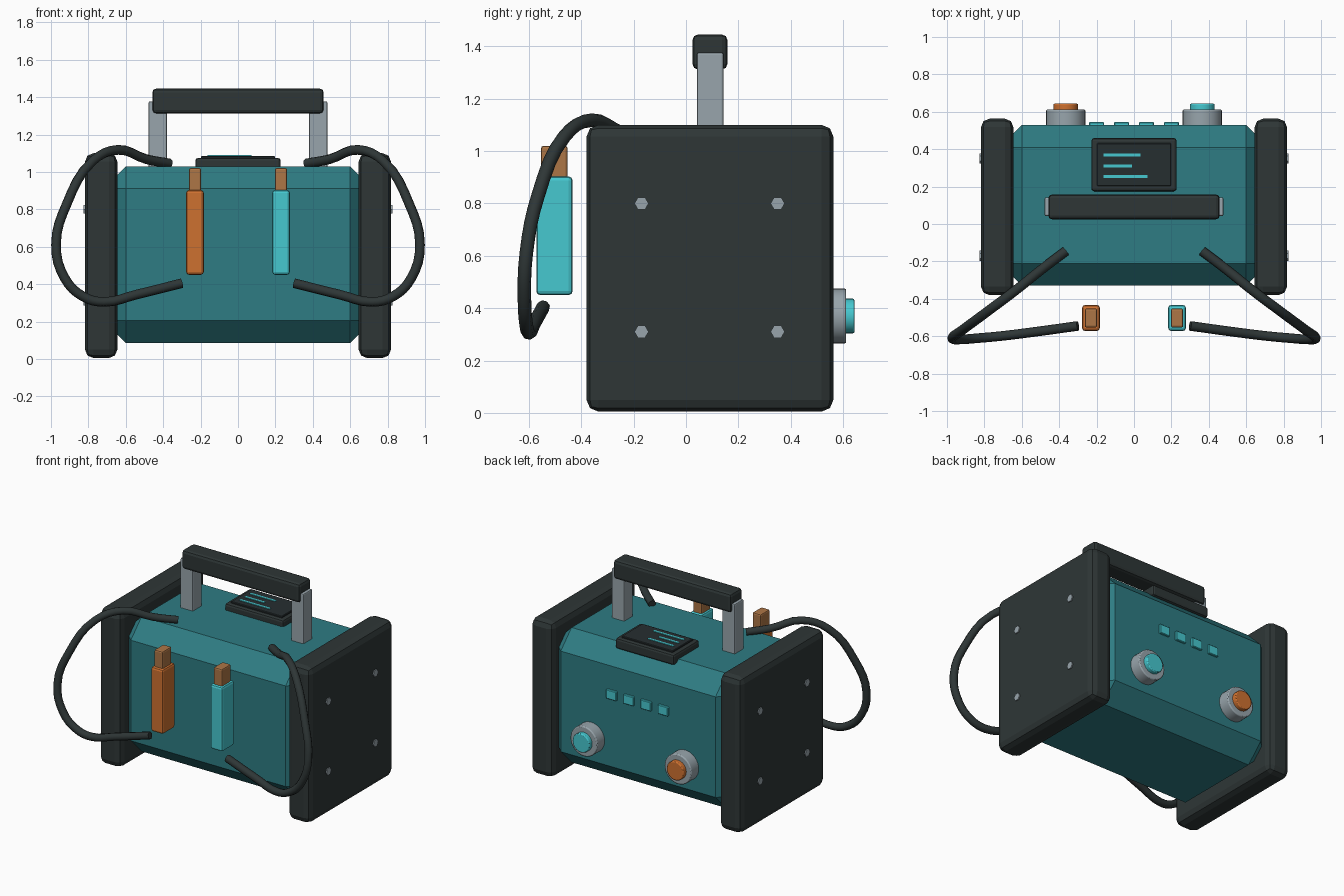
import bpy, math
from mathutils import Vector

if "Cube" in bpy.data.objects:
    bpy.data.objects.remove(bpy.data.objects["Cube"])


def lin(c):
    c /= 255
    return c / 12.92 if c <= 0.04045 else ((c + 0.055) / 1.055) ** 2.4


def material(name, r, g, b):
    m = bpy.data.materials.new(name)
    m.diffuse_color = (lin(r), lin(g), lin(b), 1)
    m.use_nodes = True
    m.node_tree.nodes["Principled BSDF"].inputs["Base Color"].default_value = m.diffuse_color
    return m


TEAL = material("teal_shell", 46, 124, 131)
DARK = material("dark_rubber", 46, 54, 54)
GLASS = material("screen_glass", 38, 46, 48)
GREY = material("grey_metal", 152, 165, 172)
CYAN = material("cyan", 70, 200, 208)
ORANGE = material("orange", 206, 113, 48)
COPPER = material("copper", 174, 118, 70)


def finish(obj, name, mat, bevel=0, segments=2):
    obj.name = name
    obj.data.materials.append(mat)
    if bevel:
        mod = obj.modifiers.new("edge_bevel", 'BEVEL')
        mod.width = bevel
        mod.segments = segments
        mod.limit_method = 'ANGLE'
        mod.angle_limit = math.radians(40)
    return obj


def box(name, x, y, z, mat, bevel=0, segments=2):
    """Box from (min, max) ranges on each axis."""
    bpy.ops.mesh.primitive_cube_add(size=1)
    obj = bpy.context.object
    lo, hi = Vector((x[0], y[0], z[0])), Vector((x[1], y[1], z[1]))
    for v in obj.data.vertices:
        v.co = (lo + hi) / 2 + Vector(a * b for a, b in zip(v.co, hi - lo))
    return finish(obj, name, mat, bevel, segments)


def cylinder(name, centre, radius, depth, rotation, mat, sides=32, bevel=0):
    bpy.ops.mesh.primitive_cylinder_add(vertices=sides, radius=radius, depth=depth,
                                        location=centre, rotation=rotation)
    obj = finish(bpy.context.object, name, mat, bevel)
    if sides > 8:
        bpy.ops.object.shade_smooth_by_angle(angle=math.radians(30))
    return obj


# Main body: its chamfered ends run into the end caps
box("body", (-0.72, 0.72), (-0.33, 0.53), (0.085, 1.03), TEAL, 0.12, 1)

# Carry handle bar
box("handle_bar", (-0.458, 0.458), (0.025, 0.158), (1.312, 1.445), DARK, 0.02)

# Screen on top: frame, glass and readout lines
box("screen_frame", (-0.228, 0.228), (0.175, 0.46), (1.0, 1.075), DARK, 0.015)
box("screen_glass", (-0.198, 0.198), (0.203, 0.432), (1.05, 1.086), GLASS, 0.004, 1)
for y, x_end in ((0.368, 0.035), (0.31, -0.01), (0.253, 0.073)):
    box("readout_line", (-0.162, x_end), (y - 0.008, y + 0.008), (1.084, 1.09), CYAN)

# Indicator lights on the back
for i in range(4):
    x = -0.2 + i * 0.1333
    box("indicator_light", (x - 0.04, x + 0.04), (0.52, 0.545), (0.68, 0.745), CYAN, 0.004, 1)

cable_path = [(0.365, -0.145, 1.045), (0.49, -0.24, 1.068), (0.64, -0.36, 1.118),
              (0.78, -0.465, 1.055), (0.915, -0.565, 0.83), (0.973, -0.61, 0.61),
              (0.925, -0.617, 0.43), (0.83, -0.61, 0.335), (0.72, -0.6, 0.305),
              (0.54, -0.578, 0.345), (0.30, -0.545, 0.405)]

for s, side, colour in ((-1, "left", ORANGE), (1, "right", CYAN)):
    def span(a, b):
        return tuple(sorted((s * a, s * b)))

    # Protective end cap with hex bolts
    box(side + "_end_cap", span(0.645, 0.818), (-0.38, 0.563), (0.005, 1.1), DARK, 0.045, 2)
    for y in (-0.17, 0.35):
        for z in (0.31, 0.8):
            cylinder(side + "_bolt", (s * 0.813, y, z), 0.027, 0.024,
                     (0, math.pi / 2, 0), GREY, 6)

    # Handle post
    box(side + "_handle_post", span(0.38, 0.478), (0.042, 0.143), (0.98, 1.377), GREY, 0.008)

    # Paddle grip and copper tip
    box(side + "_paddle_grip", span(0.183, 0.277), (-0.572, -0.433), (0.45, 0.903),
        colour, 0.015)
    box(side + "_paddle_tip", span(0.197, 0.263), (-0.554, -0.452), (0.85, 1.02),
        COPPER, 0.01)

    # Rear socket ring and coloured plug
    turn = (math.pi / 2, 0, 0)
    cylinder(side + "_socket_ring", (s * 0.365, 0.562, 0.37), 0.105, 0.1, turn, GREY,
             bevel=0.007)
    cylinder(side + "_socket_plug", (s * 0.365, 0.606, 0.37), 0.066, 0.075, turn, colour,
             bevel=0.006)

    # Looping cable
    curve = bpy.data.curves.new(side + "_cable", 'CURVE')
    curve.dimensions = '3D'
    curve.bevel_depth = 0.026
    curve.bevel_resolution = 2
    curve.resolution_u = 4
    curve.use_fill_caps = True
    spline = curve.splines.new('BEZIER')
    spline.bezier_points.add(len(cable_path) - 1)
    for point, (x, y, z) in zip(spline.bezier_points, cable_path):
        point.co = (s * x, y, z)
        point.handle_left_type = point.handle_right_type = 'AUTO'
    cable = bpy.data.objects.new(side + "_cable", curve)
    bpy.context.collection.objects.link(cable)
    curve.materials.append(DARK)
